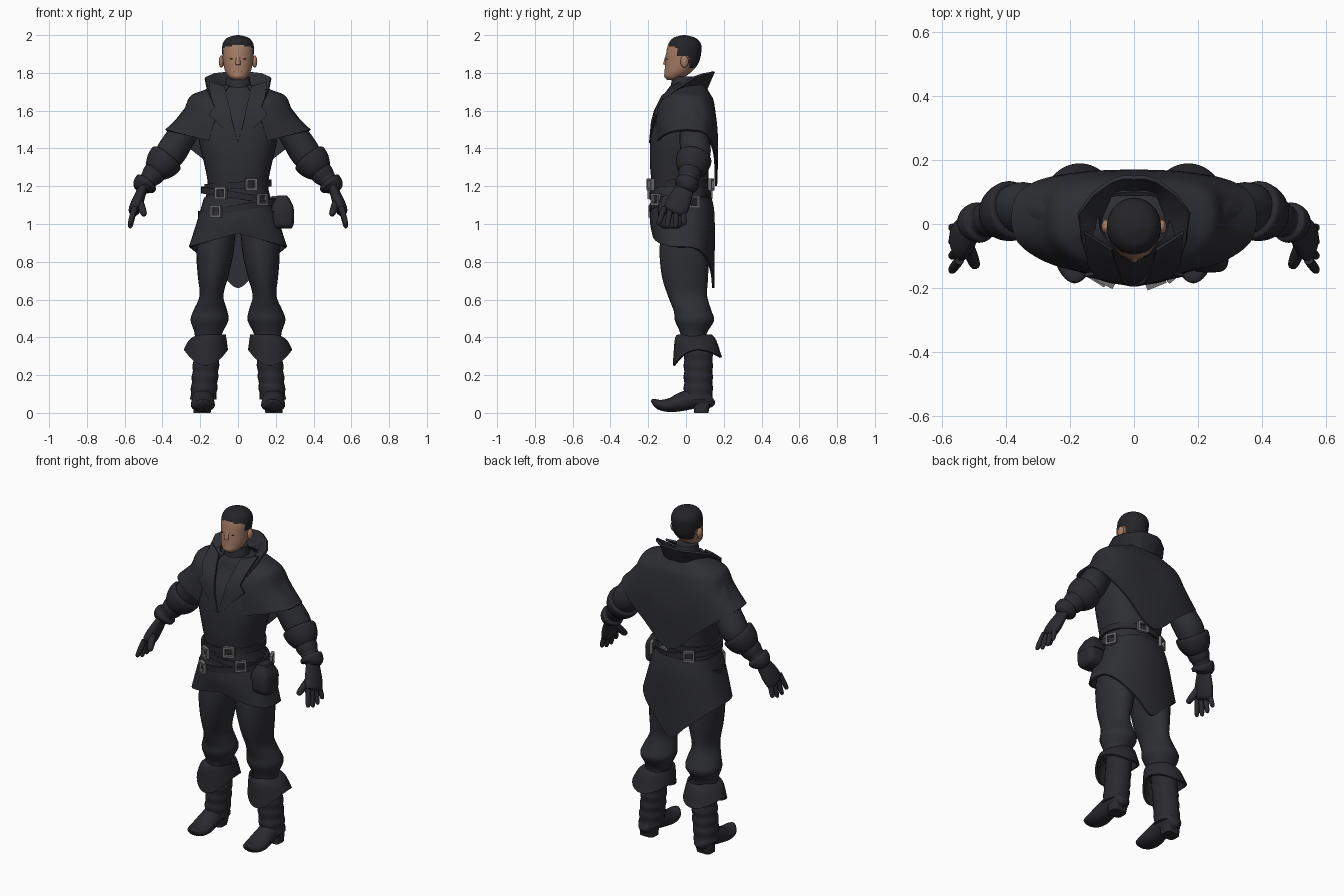
import bpy, bmesh, math
from mathutils import Vector, Matrix

if "Cube" in bpy.data.objects:
    bpy.data.objects.remove(bpy.data.objects["Cube"])


def material(name, red, green, blue):
    mat = bpy.data.materials.new(name)
    mat.use_nodes = True
    color = (red, green, blue, 1)
    mat.diffuse_color = color
    shader = next(node for node in mat.node_tree.nodes if node.type == 'BSDF_PRINCIPLED')
    shader.inputs["Base Color"].default_value = color
    return mat


CLOTH = material("black cloth", .027, .028, .034)
LEATHER = material("black leather", .023, .023, .028)
METAL = material("grey metal", .16, .16, .16)
SKIN = material("skin", .38, .2, .13)
LIP = material("lip", .25, .11, .08)
HAIR = material("black hair", .018, .018, .021)


def finish(name, bm, mat, mirror=False):
    bmesh.ops.recalc_face_normals(bm, faces=bm.faces[:])
    mesh = bpy.data.meshes.new(name)
    bm.to_mesh(mesh)
    bm.free()
    mesh.materials.append(mat)
    mesh.shade_smooth()
    mesh.set_sharp_from_angle(angle=math.radians(45))
    ob = bpy.data.objects.new(name, mesh)
    bpy.context.scene.collection.objects.link(ob)
    if mirror:
        ob.modifiers.new("Mirror", 'MIRROR').use_mirror_merge = False
    return ob


def spline(points, steps, closed=False):
    """Smooth curve through points of any dimension."""
    pts = [Vector(p) for p in points]
    count = len(pts)

    def at(i):
        return pts[i % count] if closed else pts[min(max(i, 0), count - 1)]
    curve = []
    for i in range(count if closed else count - 1):
        a, b, c, d = at(i - 1), at(i), at(i + 1), at(i + 2)
        for step in range(steps):
            t = step / steps
            curve.append(b + (c - a) * (t / 2) + (a * 2 - b * 5 + c * 4 - d) * (t * t / 2)
                         + (b * 3 - a - c * 3 + d) * (t ** 3 / 2))
    return curve if closed else curve + [pts[-1]]


def skin_rows(bm, rows, closed):
    grid = [[bm.verts.new(p) for p in row] for row in rows]
    count = len(grid[0])
    for low, high in zip(grid, grid[1:]):
        for i in range(count if closed else count - 1):
            j = (i + 1) % count
            bm.faces.new((low[i], low[j], high[j], high[i]))
    return grid


def power(value, exponent):
    return math.copysign(abs(value) ** exponent, value)


def tube(name, points, mat, ref=(0, 1, 0), axis=None, steps=4, sides=24, square=2, mirror=True):
    """Loft of ellipses (x, y, z, radius across, radius along ref)."""
    points = spline(points, steps)
    centres = [Vector(p[:3]) for p in points]
    last = len(points) - 1
    rows = []
    for i, p in enumerate(points):
        along = Vector(axis or centres[min(i + 1, last)] - centres[max(i - 1, 0)]).normalized()
        deep = Vector(ref)
        deep = (deep - along * deep.dot(along)).normalized()
        across = deep.cross(along)
        row = []
        for j in range(sides):
            angle = math.tau * j / sides
            u, v = power(math.cos(angle), 2 / square), power(math.sin(angle), 2 / square)
            row.append(centres[i] + across * u * p[3] + deep * v * p[4])
        rows.append(row)
    bm = bmesh.new()
    grid = skin_rows(bm, rows, True)
    bm.faces.new(grid[0])
    bm.faces.new(grid[-1])
    return finish(name, bm, mat, mirror)


def stack(name, rows, mat, out=0, lean=0, **options):
    """Upright loft of rows (height, y, half width, half depth)."""
    points = [(out - lean * z, y, z, wide, deep) for z, y, wide, deep in rows]
    return tube(name, points, mat, axis=(0, 0, 1), **options)


def taper(name, start, end, radius, mat, mirror=True):
    """Thin round-tipped limb."""
    start, end = Vector(start), Vector(end)
    points = [(*start.lerp(end, t), radius * size, radius * size)
              for t, size in ((0, 1), (.5, 1), (.9, .8), (1, .3))]
    tube(name, points, mat, sides=12, mirror=mirror)


def patch(name, columns, mat, steps=4, closed=False, mirror=False):
    """Thick cloth sheet through columns of points."""
    columns = [spline(column, steps) for column in columns]
    rows = [spline(row, steps, closed) for row in zip(*columns)]
    bm = bmesh.new()
    skin_rows(bm, rows, closed)
    bmesh.ops.recalc_face_normals(bm, faces=bm.faces[:])
    bmesh.ops.solidify(bm, geom=bm.faces[:], thickness=.012)
    return finish(name, bm, mat, mirror)


def wrap(name, half, steps=4):
    """Garment whose columns run from the front to the back centre, on both sides."""
    other = [[(-x, y, z) for x, y, z in points] for points in reversed(half[:-1])]
    patch(name, half + other, CLOTH, steps)


def around(column, start):
    angles = [math.pi * (start + (1 - start) * i / 9) for i in range(10)]
    return [column(math.sin(a), -math.cos(a)) for a in angles]


def ball(name, place, size, mat, mirror=False):
    bm = bmesh.new()
    matrix = Matrix.Translation(place) @ Matrix.Diagonal((*size, 1))
    bmesh.ops.create_uvsphere(bm, u_segments=16, v_segments=10, radius=1, matrix=matrix)
    finish(name, bm, mat, mirror)


# Head with a painted hairline
head = stack("head", [(1.763, -.065, .03, .035), (1.78, -.06, .05, .055), (1.81, -.04, .068, .073),
                      (1.86, -.02, .079, .09), (1.94, -.008, .084, .09), (1.98, -.008, .064, .066),
                      (1.995, -.01, .03, .03), (2, -.01, .005, .005)], SKIN, steps=8, sides=64, mirror=False)
head.data.materials.append(HAIR)
for face in head.data.polygons:
    x, y, z = face.center
    hairline = 1.825 if y > .015 else 1.895 if y > -.045 else 1.95 - abs(x) * .2
    face.material_index = int(z > hairline)
taper("nose", (0, -.109, 1.842), (0, -.094, 1.9), .013, SKIN, mirror=False)
taper("eyebrows", (.014, -.103, 1.886), (.055, -.08, 1.889), .0035, HAIR)
ball("eyes", (.033, -.099, 1.873), (.011, .004, .003), HAIR, True)
ball("mouth", (0, -.109, 1.805), (.022, .004, .004), LIP)
ball("ears", (.088, -.008, 1.86), (.014, .022, .032), SKIN, True)

# Neck and body
stack("high_neck", [(1.68, 0, .08, .08), (1.73, -.01, .07, .07), (1.78, -.01, .06, .063)],
      CLOTH, mirror=False)
stack("coat_body", [(1, -.03, .17, .13), (1.1, -.03, .18, .15), (1.2, -.03, .16, .15), (1.3, -.035, .175, .155),
                    (1.43, -.03, .205, .16), (1.55, -.015, .21, .155), (1.65, .01, .19, .125),
                    (1.71, 0, .12, .09), (1.73, 0, .07, .07)], CLOTH, sides=40, square=2.4, mirror=False)


# Shoulder cape with a flared rim and a pointed back
def cape_column(side, back):
    behind = back > 0
    side = side ** (.65 if behind else .9)
    back = power(back, .6 if behind else 1)
    drop = (.3 if behind else .1) * (1 - side)
    return [(.11 * side, .09 * back + .01, 1.735), (.19 * side, .12 * back + .01, 1.705 - .02 * back ** 2),
            (.255 * side, .15 * back, 1.675 - .04 * back ** 2),
            (.295 * side, .17 * back, 1.59 - drop / 2), (.385 * side, .165 * back, 1.5 - drop)]


# Coat skirt with a long tail
def skirt_column(side, back):
    hem = .88 + (-.22 if back > 0 else .07) * (1 - side)
    back = power(back, .7)
    return [(.18 * side, .155 * back - .02, 1.14), (.212 * side, .172 * back - .02, 1.03),
            (.26 * side, .165 * back - .015, hem)]


wrap("shoulder_cape", around(cape_column, .12))
wrap("coat_skirt", around(skirt_column, 0))

# Standing collar with corners at the sides, and pointed lapels
wrap("standing_collar", [[(.07, -.11, 1.66), (.14, -.125, 1.67)], [(.1, -.03, 1.71), (.172, .03, 1.778)],
                         [(.07, .09, 1.72), (.07, .13, 1.805)], [(0, .1, 1.72), (0, .14, 1.81)]], steps=2)
patch("lapels", [[(0, -.196, 1.43), (.01, -.196, 1.435)], [(.03, -.186, 1.54), (.155, -.165, 1.58)],
                 [(.04, -.17, 1.6), (.125, -.16, 1.62)], [(.06, -.12, 1.68), (.145, -.13, 1.68)],
                 [(.07, -.085, 1.73), (.155, -.03, 1.755)]], CLOTH, steps=1, mirror=True)


# Tilted belts with square buckles
def belt(name, height, tilt, radius, buckles):
    def at(degrees, rise=0, proud=0):
        a = math.radians(degrees)
        return Vector(((radius + proud) * math.cos(a), (.163 + proud) * math.sin(a) - .03,
                       height + tilt * math.cos(a) + rise))
    patch(name, [[at(d, -.018), at(d, .018)] for d in range(0, 360, 10)], LEATHER, steps=1, closed=True)
    for degrees in buckles:
        facing = Matrix.Translation(at(degrees, 0, .007)) @ Matrix.Rotation(math.radians(degrees + 90), 4, 'Z')
        bm = bmesh.new()
        for end in (-.026, .026):
            for place, size in (((end, 0, 0), (.012, .018, .06)), ((0, 0, end), (.06, .018, .012))):
                bar = Matrix.Translation(place) @ Matrix.Diagonal((*size, 1))
                bmesh.ops.create_cube(bm, size=1, matrix=facing @ bar)
        finish(name + "_buckles", bm, METAL)


belt("upper_belt", 1.205, .012, .178, (-68, 75))
belt("middle_belt", 1.15, -.03, .195, (-117, -50, 120))
belt("lower_belt", 1.085, .035, .212, (-122, 25))

# Hip pouch and its flap
stack("hip_pouch", [(.975, -.08, .04, .04), (1, -.08, .055, .065), (1.08, -.08, .055, .065),
                    (1.14, -.08, .03, .04)], LEATHER, out=.24, square=4, mirror=False)
stack("pouch_flap", [(1.065, -.08, .062, .072), (1.1, -.08, .055, .066), (1.15, -.08, .025, .04)],
      LEATHER, out=.235, square=4, mirror=False)

# Trousers, full at the thigh and knee
STANCE = dict(out=.19, lean=.08)
stack("trouser_legs", [(1, -.01, .1, .12), (.85, -.01, .099, .13), (.72, -.005, .08, .122), (.62, .008, .063, .104),
                       (.54, .035, .09, .1), (.49, .045, .1, .104), (.42, .04, .073, .07),
                       (.36, .04, .07, .07)], CLOTH, **STANCE)

# Boots: creased shafts, hanging cuffs, curled feet, heels
creases = [(.4 - .03 * i, .065, .067 + .004 * (i % 2), .074 + .004 * (i % 2)) for i in range(12)]
stack("boot_shafts", creases, LEATHER, **STANCE)
cuff = []
for i in range(16):
    c, s = math.cos(math.tau * i / 16), math.sin(math.tau * i / 16)
    hem = .335 - (.085 if s < 0 else .04) * s * s
    cuff.append([(.14 + .075 * c, .045 + .09 * s, .415), (.16 + .1 * c, .05 + .11 * s, .385),
                 (.17 + .117 * c, .06 + .13 * s, hem)])
patch("boot_cuffs", cuff, LEATHER, closed=True, mirror=True)
foot = ((.138, .085, .03, .03), (.115, .075, .05, .052), (.05, .078, .058, .054), (-.02, .06, .06, .05),
        (-.08, .042, .064, .038), (-.135, .042, .054, .028), (-.17, .06, .03, .016), (-.183, .068, .01, .005))
tube("boot_feet", [(.186, *ring) for ring in foot], LEATHER, ref=(0, 0, 1))
stack("boot_heels", [(0, .08, .045, .038), (.06, .086, .048, .046)], LEATHER, square=4, steps=1, **STANCE)

# Arms follow one path through shoulder, elbow, wrist and knuckles
JOINTS = [Vector(p) for p in ((.2, .03, 1.62), (.36, .05, 1.37), (.5, 0, 1.2), (.55, -.06, 1.07))]


def arm_part(name, rings, mat, flat=1):
    """Loft of (place along the arm, radius)."""
    points = []
    for place, radius in rings:
        joint = min(int(place), 2)
        centre = JOINTS[joint].lerp(JOINTS[joint + 1], place - joint)
        points.append((*centre, radius * flat, radius))
    tube(name, points, mat)


arm_part("sleeves", [(0, .06), (.4, .072), (.7, .078), (1, .08), (1.4, .06), (2, .045)], CLOTH)
arm_part("gauntlet_cuffs", [(1.1, .07), (1.12, .093), (1.32, .09), (1.5, .072), (1.6, .05)], LEATHER)
arm_part("bracers", [(1.4, .06), (1.65, .06), (1.82, .048), (1.88, .063), (2, .06), (2.15, .04)], LEATHER)
arm_part("glove_palms", [(2, .045), (2.3, .055), (2.7, .065), (3, .06), (3.1, .03)], LEATHER, flat=.5)
for i in range(4):
    tip = .97 + .008 * abs(2 * i - 3)
    taper("glove_fingers", (.547, .032 * i - .113, 1.09), (.573, .046 * i - .148, tip), .015, LEATHER)
taper("glove_thumbs", (.525, -.06, 1.13), (.495, -.135, 1.045), .02, LEATHER)
